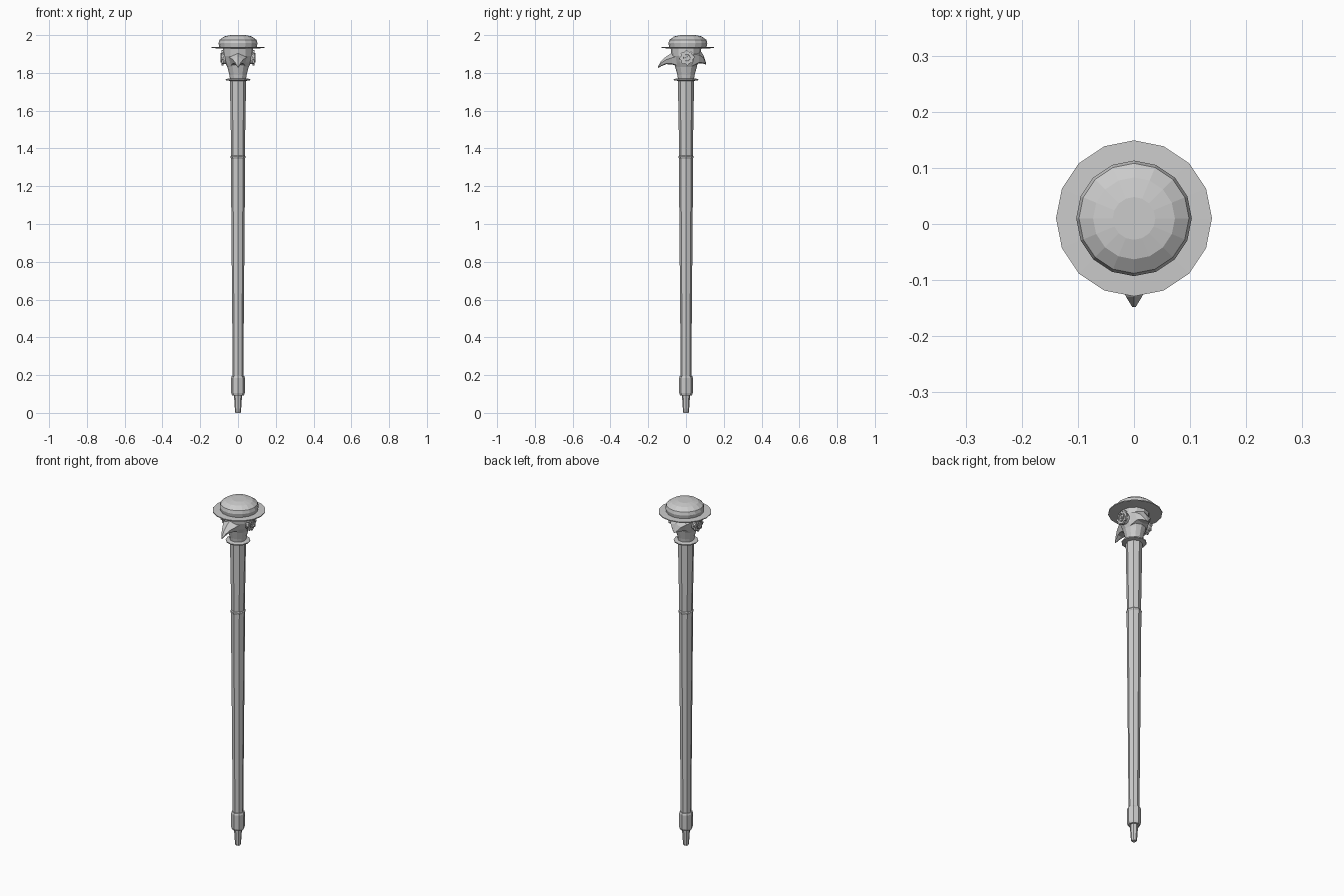
import bpy, bmesh
from math import cos, sin, pi

if "Cube" in bpy.data.objects:
    bpy.data.objects.remove(bpy.data.objects["Cube"])


def mesh_object(name, rings, closed=False):
    """Skin a list of equal-length vertex rings; cap ends or join them into a loop."""
    bm = bmesh.new()
    vs = [[bm.verts.new(p) for p in ring] for ring in rings]
    n = len(vs[0])
    pairs = list(zip(vs, vs[1:]))
    if closed:
        pairs.append((vs[-1], vs[0]))
    for a, b in pairs:
        for i in range(n):
            j = (i + 1) % n
            bm.faces.new((a[i], a[j], b[j], b[i]))
    if not closed:
        bm.faces.new(vs[0][::-1])
        bm.faces.new(vs[-1])
    bmesh.ops.recalc_face_normals(bm, faces=bm.faces)
    me = bpy.data.meshes.new(name)
    bm.to_mesh(me)
    bm.free()
    ob = bpy.data.objects.new(name, me)
    bpy.context.collection.objects.link(ob)
    return ob


def lathe(name, profile, sides, y0=0.0, closed=False, phase=0.0):
    """Profile rows are (x radius, y radius, z)."""
    rings = [[(rx * cos(phase + 2 * pi * i / sides),
               y0 + ry * sin(phase + 2 * pi * i / sides), z)
              for i in range(sides)] for rx, ry, z in profile]
    return mesh_object(name, rings, closed)


def round_part(name, profile, sides, **kw):
    return lathe(name, [(r, r, z) for r, z in profile], sides, **kw)


def side_part(name, x, profile, sides, gear=0.0):
    """Turned part on the side of the head; profile rows are (radius, offset)."""
    rings = []
    for r, off in profile:
        ring = []
        for i in range(sides):
            a = 2 * pi * i / sides
            k = r * (1 - gear * (i // 2 % 2))
            ring.append((x / abs(x) * (abs(x) + off), 0.005 + k * cos(a), 1.88 + k * sin(a)))
        rings.append(ring)
    return mesh_object(name, rings)


# Shaft, tip and ferrule
round_part("tip", [(0.014, 0), (0.016, 0.01), (0.022, 0.10)], 8)
round_part("ferrule", [(0.032, 0.093), (0.036, 0.105), (0.037, 0.185), (0.033, 0.195)], 8)
round_part("lower_shaft", [(0.028, 0.19), (0.033, 0.77), (0.038, 1.35)], 8)
round_part("shaft_joint", [(0.038, 1.348), (0.041, 1.352), (0.041, 1.358), (0.037, 1.363)], 8)
round_part("upper_shaft", [(0.036, 1.36), (0.043, 1.765)], 8)

# Collar plate under the head
round_part("collar", [(0.04, 1.757), (0.064, 1.761), (0.065, 1.767), (0.04, 1.772)], 12)

# Bird head with flared neck
lathe("head", [(0.042, 0.042, 1.765), (0.046, 0.046, 1.79), (0.056, 0.057, 1.83),
               (0.07, 0.063, 1.855), (0.079, 0.076, 1.89), (0.078, 0.082, 1.935)], 12)

# Hooked beak: rows are y, half width, top z, middle z, bottom z
def wedge(name, rows):
    return mesh_object(name, [[(0, y, t), (w, y, m), (w * 0.7, y, b), (0, y, b - 0.004),
                               (-w * 0.7, y, b), (-w, y, m)] for y, w, t, m, b in rows])


wedge("beak", [(-0.03, 0.058, 1.925, 1.89, 1.835), (-0.075, 0.042, 1.905, 1.88, 1.849),
               (-0.105, 0.027, 1.887, 1.87, 1.85), (-0.13, 0.014, 1.865, 1.853, 1.84),
               (-0.148, 0.003, 1.836, 1.832, 1.829)])

# Nape feathers flaring down at the back
wedge("nape", [(0.03, 0.072, 1.93, 1.90, 1.835), (0.07, 0.055, 1.925, 1.895, 1.855),
               (0.092, 0.032, 1.895, 1.88, 1.853), (0.106, 0.006, 1.853, 1.85, 1.848)])

# Round goggles with gear rims on both sides
for s, label in ((1, "right"), (-1, "left")):
    side_part(label + "_goggle_cup", s * 0.055, [(0.034, 0), (0.034, 0.025)], 16)
    side_part(label + "_goggle_gear", s * 0.076, [(0.04, 0), (0.04, 0.011)], 32, gear=0.18)
    side_part(label + "_goggle_lens", s * 0.08, [(0.024, 0), (0.024, 0.012), (0.018, 0.012), (0.016, 0.005)], 12)
    side_part(label + "_goggle_rivet", s * 0.082, [(0.007, 0), (0.006, 0.009)], 8)

# Bowler hat
round_part("hat_brim", [(0.139, 1.936), (0.139, 1.931), (0.07, 1.929), (0.07, 1.938)], 16,
           y0=0.01, closed=True)
round_part("hat_crown", [(0.098, 1.932), (0.103, 1.957), (0.098, 1.975), (0.073, 1.993),
                         (0.038, 2.0)], 16, y0=0.01)
